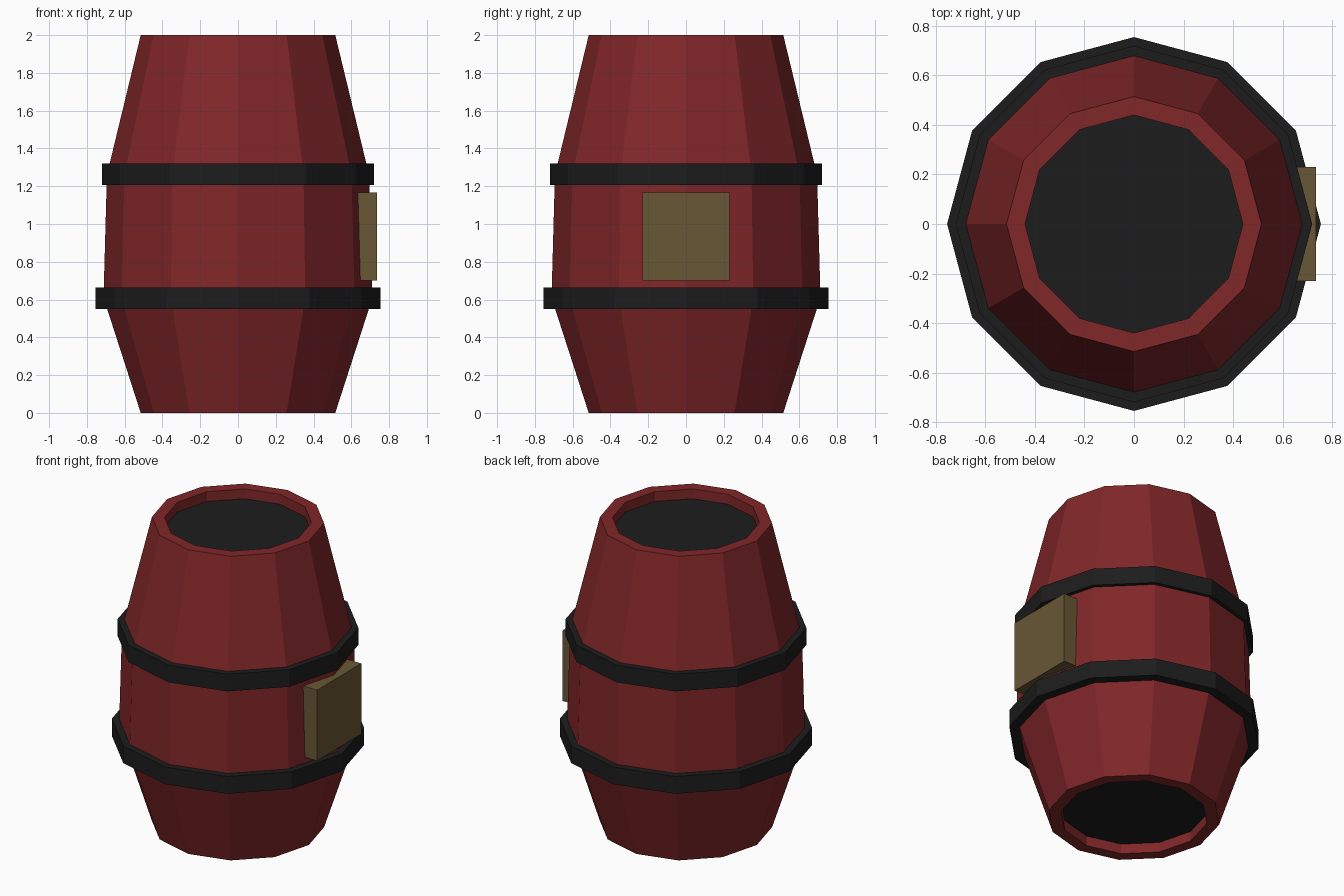
import bpy, bmesh
from math import cos, sin, pi

if "Cube" in bpy.data.objects:
    bpy.data.objects.remove(bpy.data.objects["Cube"])

SIDES = 12


def material(name, color):
    m = bpy.data.materials.new(name)
    m.diffuse_color = (*color, 1)
    m.use_nodes = True
    m.node_tree.nodes["Principled BSDF"].inputs["Base Color"].default_value = m.diffuse_color
    return m


red = material("red_paint", (0.22, 0.02, 0.022))
black = material("black_metal", (0.012, 0.012, 0.012))
tan = material("tan_panel", (0.14, 0.095, 0.035))


def finish(name, bm, mat):
    bmesh.ops.recalc_face_normals(bm, faces=bm.faces)
    mesh = bpy.data.meshes.new(name)
    bm.to_mesh(mesh)
    bm.free()
    mesh.materials.append(mat)
    obj = bpy.data.objects.new(name, mesh)
    bpy.context.collection.objects.link(obj)
    return obj


def lathe(name, profile, mat):
    """Spin a closed (radius, z) profile into a faceted ring."""
    bm = bmesh.new()
    rings = [[bm.verts.new((r * cos(2 * pi * i / SIDES), r * sin(2 * pi * i / SIDES), z))
              for i in range(SIDES)] for r, z in profile]
    for a, b in zip(rings, rings[1:] + rings[:1]):
        for i in range(SIDES):
            j = (i + 1) % SIDES
            bm.faces.new((a[i], a[j], b[j], b[i]))
    return finish(name, bm, mat)


# Staved shell with recessed rims at both ends
lathe("barrel_shell", [(0.515, 0), (0.712, 0.61), (0.694, 1.26), (0.515, 2),
                       (0.44, 2), (0.44, 1.92), (0.44, 0.08), (0.44, 0)], red)

# Metal hoops
for name, r, z0, z1 in (("lower_hoop", 0.755, 0.55, 0.663),
                        ("upper_hoop", 0.72, 1.207, 1.32)):
    lathe(name, [(r, z0), (r, z1), (0.66, z1), (0.66, z0)], black)

# Dark lids set inside the ends
for name, z in (("top_lid", 1.935), ("bottom_lid", 0.065)):
    bm = bmesh.new()
    bmesh.ops.create_circle(bm, cap_ends=True, segments=SIDES, radius=0.44)
    bmesh.ops.translate(bm, vec=(0, 0, z), verts=bm.verts)
    lid = finish(name, bm, black)
    if z < 1:
        lid.data.flip_normals()

# Square panel on the right side
bm = bmesh.new()
bmesh.ops.create_cube(bm, size=1)
bmesh.ops.scale(bm, vec=(0.12, 0.46, 0.465), verts=bm.verts)
bmesh.ops.translate(bm, vec=(0.676, 0, 0.933), verts=bm.verts)
finish("side_panel", bm, tan)
